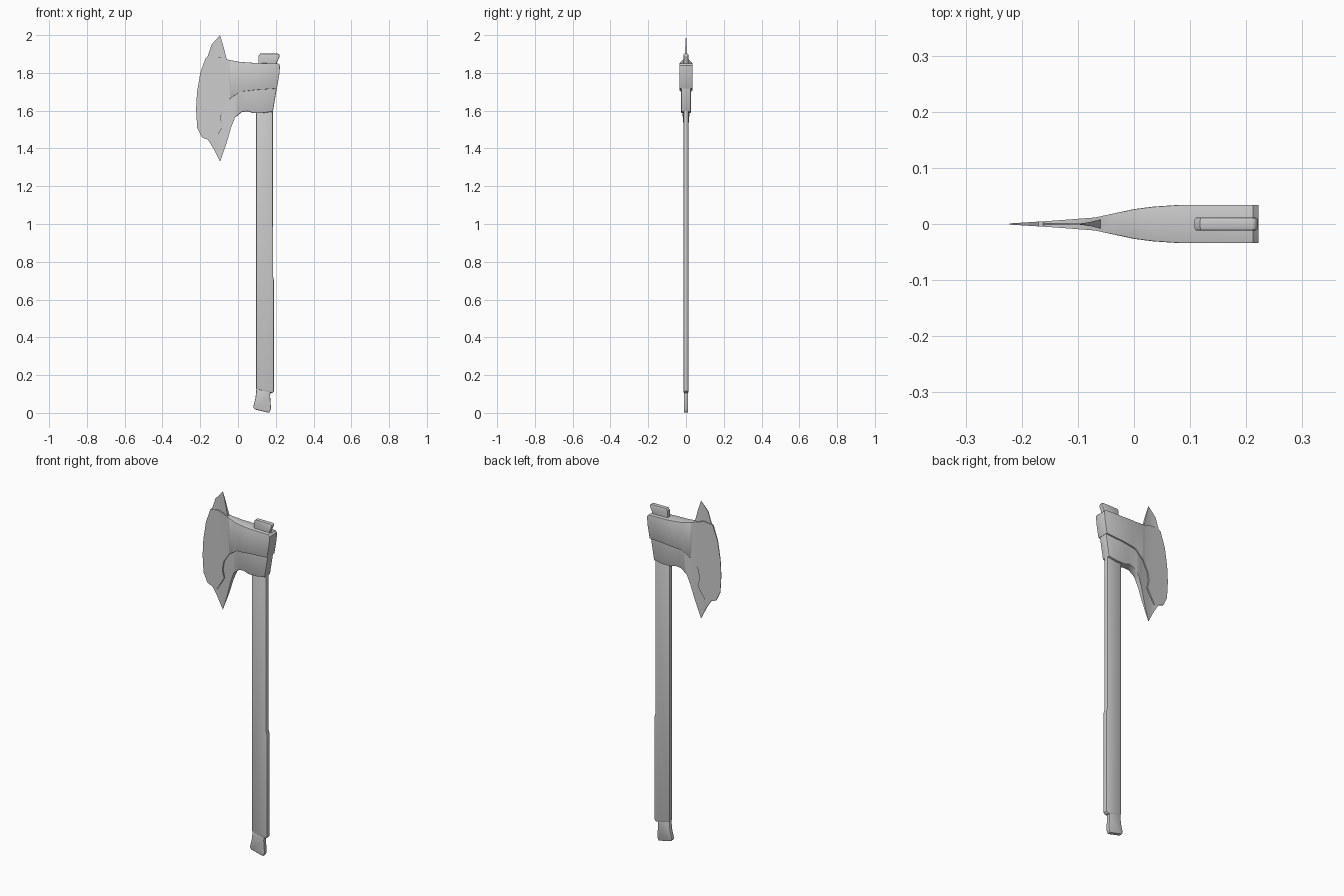
import bpy, bmesh
from mathutils import Vector

if "Cube" in bpy.data.objects:
    bpy.data.objects.remove(bpy.data.objects["Cube"])


def lerp_table(table, x):
    """Piecewise linear lookup of half thickness along x."""
    if x <= table[0][0]:
        return table[0][1]
    for (x0, t0), (x1, t1) in zip(table, table[1:]):
        if x <= x1:
            return t0 + (t1 - t0) * (x - x0) / (x1 - x0)
    return table[-1][1]


def plate(name, outline, table, bevel, bevel_from=-1.0, tips=()):
    """Fill an xz outline, slice it at the table's x values, thicken it in y by the table."""
    bm = bmesh.new()
    bm.faces.new([bm.verts.new((x, 0, z)) for x, z in outline])
    for x, _ in table:
        bmesh.ops.bisect_plane(bm, geom=bm.verts[:] + bm.edges[:] + bm.faces[:], dist=1e-4,
                               plane_co=(x, 0, 0), plane_no=(1, 0, 0))
    rim = {tuple(round(c, 5) for c in v.co) for e in bm.edges if e.is_boundary for v in e.verts}
    front = bm.faces[:]
    ext = bmesh.ops.extrude_face_region(bm, geom=front, use_keep_orig=True)
    back = {g for g in ext["geom"] if isinstance(g, bmesh.types.BMVert)}
    caps = set(front) | {g for g in ext["geom"] if isinstance(g, bmesh.types.BMFace)}
    for v in bm.verts:
        t = lerp_table(table, v.co.x)
        for tip in tips:
            d = (Vector((v.co.x, v.co.z)) - Vector(tip)).length
            t *= min(1.0, 0.1 + d / 0.13)
        v.co.y = t if v in back else -t
    bmesh.ops.recalc_face_normals(bm, faces=bm.faces)
    # round the rim and the corners where the plate is thick
    edges = []
    for e in bm.edges:
        if min(v.co.x for v in e.verts) < bevel_from or len(e.link_faces) != 2:
            continue
        on_caps = sum(f in caps for f in e.link_faces)
        if on_caps == 1 or (on_caps == 0 and e.calc_face_angle(0) > 0.9):
            edges.append(e)
    bmesh.ops.bevel(bm, geom=edges, offset=bevel, segments=2, profile=0.5,
                    affect='EDGES', clamp_overlap=True)
    me = bpy.data.meshes.new(name)
    bm.to_mesh(me)
    bm.free()
    ob = bpy.data.objects.new(name, me)
    bpy.context.collection.objects.link(ob)
    bpy.ops.object.select_all(action='DESELECT')
    ob.select_set(True)
    bpy.context.view_layer.objects.active = ob
    bpy.ops.object.shade_smooth_by_angle(angle=0.55)
    return ob


# Upper armour of the axe head, tapering to the cutting edge
plate("axe_blade",
      [(0.212, 1.85), (0.222, 1.84), (0.22, 1.80), (0.206, 1.717), (0.10, 1.71), (0.01, 1.70),
       (-0.048, 1.66), (-0.082, 1.61), (-0.092, 1.56), (-0.08, 1.516), (-0.13, 1.436),
       (-0.19, 1.458), (-0.216, 1.51), (-0.222, 1.606), (-0.217, 1.696), (-0.20, 1.80),
       (-0.17, 1.882), (-0.12, 1.89), (-0.053, 1.87), (0.01, 1.858), (0.10, 1.852)],
      [(-0.222, 0.001), (-0.15, 0.0055), (-0.07, 0.0115), (-0.035, 0.019), (0.0, 0.0265),
       (0.035, 0.031), (0.08, 0.034), (0.23, 0.034)],
      0.007, bevel_from=-0.06)

# Thinner core with the socket and the two spikes
plate("axe_core_and_spikes",
      [(0.20, 1.80), (0.205, 1.717), (0.185, 1.595), (0.13, 1.587), (0.08, 1.587), (0.05, 1.597),
       (0.02, 1.592), (-0.016, 1.563), (-0.037, 1.51), (-0.06, 1.43), (-0.095, 1.33),
       (-0.13, 1.40), (-0.165, 1.455), (-0.18, 1.65), (-0.165, 1.875), (-0.14, 1.95),
       (-0.095, 2.0), (-0.077, 1.94), (-0.058, 1.865), (0.0, 1.83)],
      [(-0.20, 0.0008), (-0.10, 0.005), (-0.06, 0.008), (-0.03, 0.014), (0.0, 0.019),
       (0.04, 0.0235), (0.08, 0.0255), (0.21, 0.0255)],
      0.005, bevel_from=-0.02, tips=[(-0.095, 2.0), (-0.095, 1.33)])

# Shaft with a slanted lower end
plate("handle_shaft", [(0.095, 1.70), (0.185, 1.70), (0.186, 0.72), (0.191, 0.70), (0.191, 0.115),
                       (0.18, 0.104), (0.095, 0.125)],
      [(0.0, 0.0135), (0.3, 0.0135)], 0.006)

# Flared butt of the handle
plate("handle_butt", [(0.10, 0.16), (0.176, 0.16), (0.17, 0.09), (0.175, 0.02), (0.165, 0.0),
                      (0.09, 0.018), (0.08, 0.03), (0.093, 0.08)],
      [(0.0, 0.0115), (0.3, 0.0115)], 0.005)

# Top end of the handle poking out of the head
plate("handle_top", [(0.108, 1.80), (0.205, 1.80), (0.206, 1.855), (0.222, 1.89), (0.215, 1.902),
                     (0.118, 1.902), (0.108, 1.89)],
      [(0.0, 0.012), (0.3, 0.012)], 0.005)
